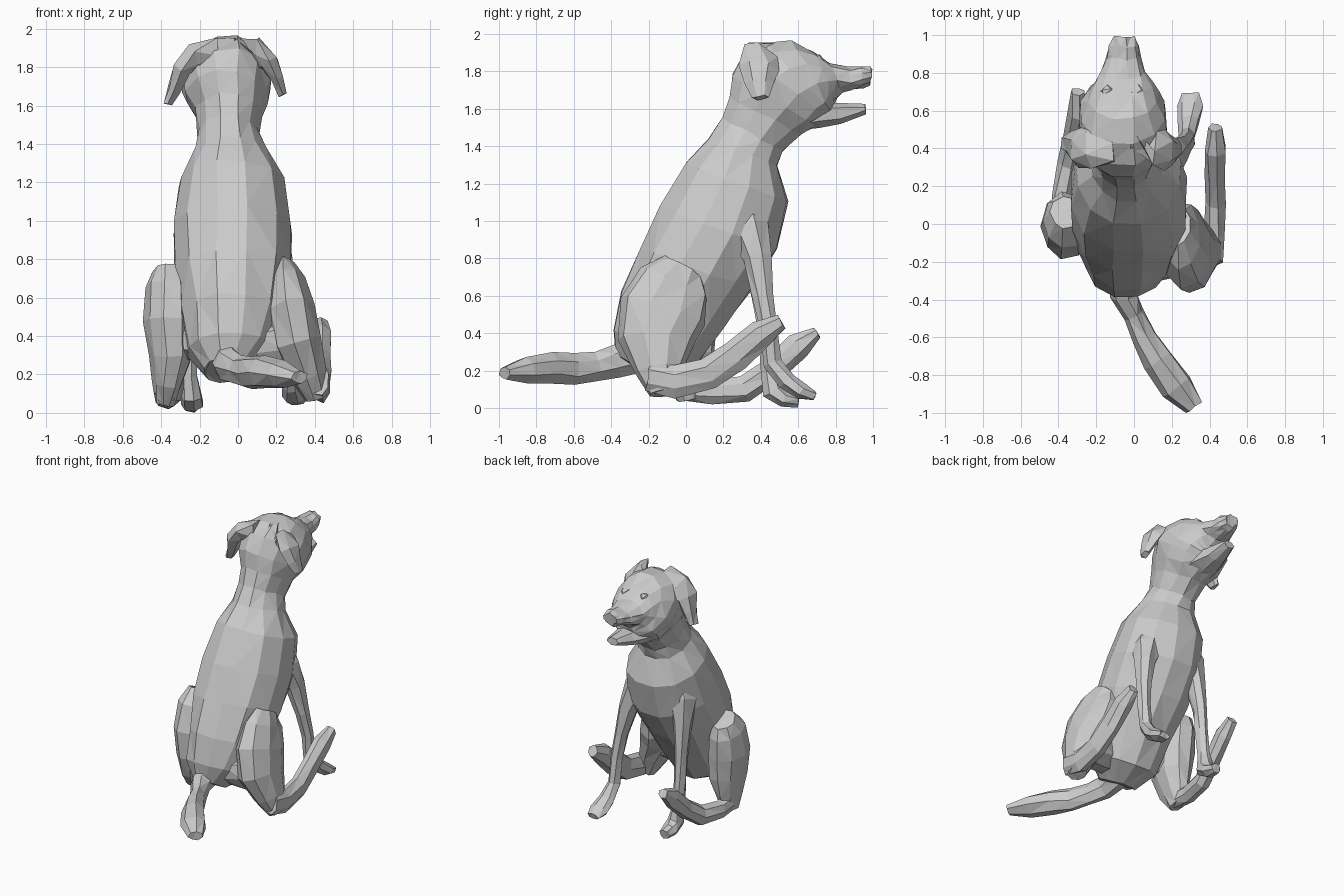
import bpy, bmesh, math, random
from mathutils import Vector

random.seed(4)


def loft(name, rings, sides, jitter=0.008):
    """Faceted skin over elliptical rings given as (centre, side vector, depth vector)."""
    bm = bmesh.new()
    rows = []
    for c, u, v in rings:
        row = []
        for i in range(sides):
            a = 2 * math.pi * (i + 0.5) / sides
            n = Vector([random.uniform(-jitter, jitter) for _ in range(3)])
            p = c + (u * math.cos(a) + v * math.sin(a)) * 1.04 + n
            p.z = max(p.z, 0)
            row.append(bm.verts.new(p))
        rows.append(row)
    for a, b in zip(rows, rows[1:]):
        for i in range(sides):
            j = (i + 1) % sides
            bm.faces.new((a[i], a[j], b[j], b[i]))
    bm.faces.new(rows[0])
    bm.faces.new(rows[-1])
    bmesh.ops.triangulate(bm, faces=bm.faces[:])
    bmesh.ops.recalc_face_normals(bm, faces=bm.faces[:])
    me = bpy.data.meshes.new(name)
    bm.to_mesh(me)
    bm.free()
    ob = bpy.data.objects.new(name, me)
    bpy.context.collection.objects.link(ob)
    return ob


def limb(name, pts, sides=7):
    """Tube through (x, y, z, half width, half depth) stations."""
    cs = [Vector(p[:3]) for p in pts]
    rings = []
    for i, p in enumerate(pts):
        t = (cs[min(i + 1, len(cs) - 1)] - cs[max(i - 1, 0)]).normalized()
        side = Vector((1, 0, 0))
        side = (side - t * side.dot(t)).normalized()
        rings.append((cs[i], side * p[3], t.cross(side) * p[4]))
    return loft(name, rings, sides, 0.006)


# Torso, neck, skull and upper muzzle: back y,z / front y,z / x centre / half width
profile = [
    (-.37, .28, -.14, .16, -.06, .12),
    (-.39, .42, .04, .22, -.04, .22),
    (-.34, .62, .19, .43, -.03, .26),
    (-.25, .85, .35, .64, -.03, .30),
    (-.14, 1.08, .48, .85, -.03, .31),
    (.00, 1.31, .54, 1.10, -.03, .27),
    (.12, 1.44, .49, 1.29, -.04, .18),
    (.20, 1.55, .51, 1.37, -.05, .155),
    (.235, 1.66, .61, 1.46, -.05, .17),
    (.25, 1.78, .70, 1.51, -.06, .21),
    (.32, 1.89, .75, 1.55, -.06, .23),
    (.42, 1.945, .78, 1.58, -.06, .22),
    (.56, 1.96, .79, 1.62, -.06, .185),
    (.68, 1.91, .80, 1.66, -.06, .15),
    (.77, 1.835, .83, 1.69, -.06, .12),
    (.87, 1.82, .88, 1.70, -.055, .09),
    (.94, 1.83, .95, 1.715, -.05, .078),
    (.99, 1.82, .985, 1.73, -.05, .05),
]
rings = []
for by, bz, fy, fz, x, w in profile:
    b, f = Vector((x, by, bz)), Vector((x, fy, fz))
    rings.append(((b + f) / 2, Vector((w, 0, 0)), (f - b) / 2))
loft("body_and_head", rings, 12)

limb("lower_jaw", [(-.06, .56, 1.54, .13, .06), (-.06, .70, 1.565, .125, .07),
                   (-.055, .82, 1.575, .085, .055), (-.05, .96, 1.60, .045, .028)])

# Drooping ears, growing out of the sides of the skull
limb("ear_right", [(-.01, .42, 1.86, .08, .12), (.10, .41, 1.87, .06, .12),
                   (.165, .39, 1.82, .05, .10), (.20, .39, 1.74, .035, .075),
                   (.235, .40, 1.66, .022, .045)], 6)
limb("ear_left", [(-.11, .42, 1.86, .08, .12), (-.23, .41, 1.85, .06, .12),
                  (-.29, .40, 1.79, .05, .10), (-.33, .42, 1.69, .035, .075),
                  (-.365, .43, 1.61, .022, .045)], 6)

# Brow ridges over the eyes
for label, x in (("left", -.14), ("right", .02)):
    limb("brow_" + label, [(x - .03, .69, 1.87, .02, .02), (x, .71, 1.86, .03, .028),
                           (x + .03, .70, 1.84, .02, .018)], 5)

# Hind legs: thigh, then the long raised foot
limb("thigh_right", [(.24, -.01, .755, .06, .11), (.25, -.06, .67, .10, .19),
                     (.27, -.12, .52, .13, .23), (.31, -.16, .36, .13, .20),
                     (.37, -.14, .20, .10, .13), (.41, -.12, .08, .06, .07)], 9)
limb("foot_right", [(.42, -.20, .17, .05, .08), (.43, -.06, .14, .055, .085),
                    (.43, .12, .18, .055, .085), (.43, .26, .28, .055, .085),
                    (.43, .40, .40, .055, .075), (.43, .51, .46, .035, .04)])
limb("thigh_left", [(-.36, .06, .74, .08, .09), (-.36, .02, .65, .12, .15),
                    (-.36, -.01, .48, .125, .17), (-.35, -.01, .30, .11, .16),
                    (-.37, .00, .15, .075, .12), (-.38, .02, .05, .05, .07)], 9)
limb("foot_left", [(-.38, -.04, .10, .05, .06), (-.38, .14, .085, .055, .065),
                   (-.35, .32, .10, .055, .07), (-.32, .46, .20, .05, .07),
                   (-.30, .60, .33, .05, .075), (-.30, .70, .40, .035, .035)])
limb("hip_right", [(.05, -.20, .36, .12, .12), (.20, -.15, .36, .13, .14),
                   (.32, -.10, .34, .10, .12)], 8)
limb("hip_left", [(-.10, -.18, .36, .10, .10), (-.22, -.08, .38, .10, .10),
                  (-.34, -.02, .38, .10, .10)], 8)

# Front legs with shoulders and paws
limb("front_leg_right", [(.10, .27, 1.14, .08, .12), (.16, .33, .96, .10, .12),
                         (.22, .38, .80, .065, .075), (.26, .41, .60, .045, .055),
                         (.28, .44, .42, .04, .045), (.28, .46, .24, .04, .05),
                         (.29, .54, .14, .055, .05), (.30, .62, .09, .065, .045),
                         (.30, .69, .06, .04, .025)])
limb("front_leg_left", [(-.16, .27, 1.14, .08, .12), (-.21, .33, .96, .10, .12),
                        (-.24, .38, .80, .065, .075), (-.25, .41, .60, .045, .055),
                        (-.25, .43, .42, .04, .045), (-.25, .45, .20, .04, .05),
                        (-.245, .47, .09, .055, .06), (-.24, .53, .05, .06, .045),
                        (-.24, .60, .035, .04, .03)])

# Tail resting behind
limb("tail", [(-.06, -.24, .29, .08, .10), (-.05, -.38, .25, .07, .085),
              (.00, -.48, .22, .055, .075), (.06, -.60, .205, .065, .085),
              (.13, -.72, .215, .08, .085), (.23, -.86, .20, .085, .07),
              (.32, -.97, .185, .05, .035)])
